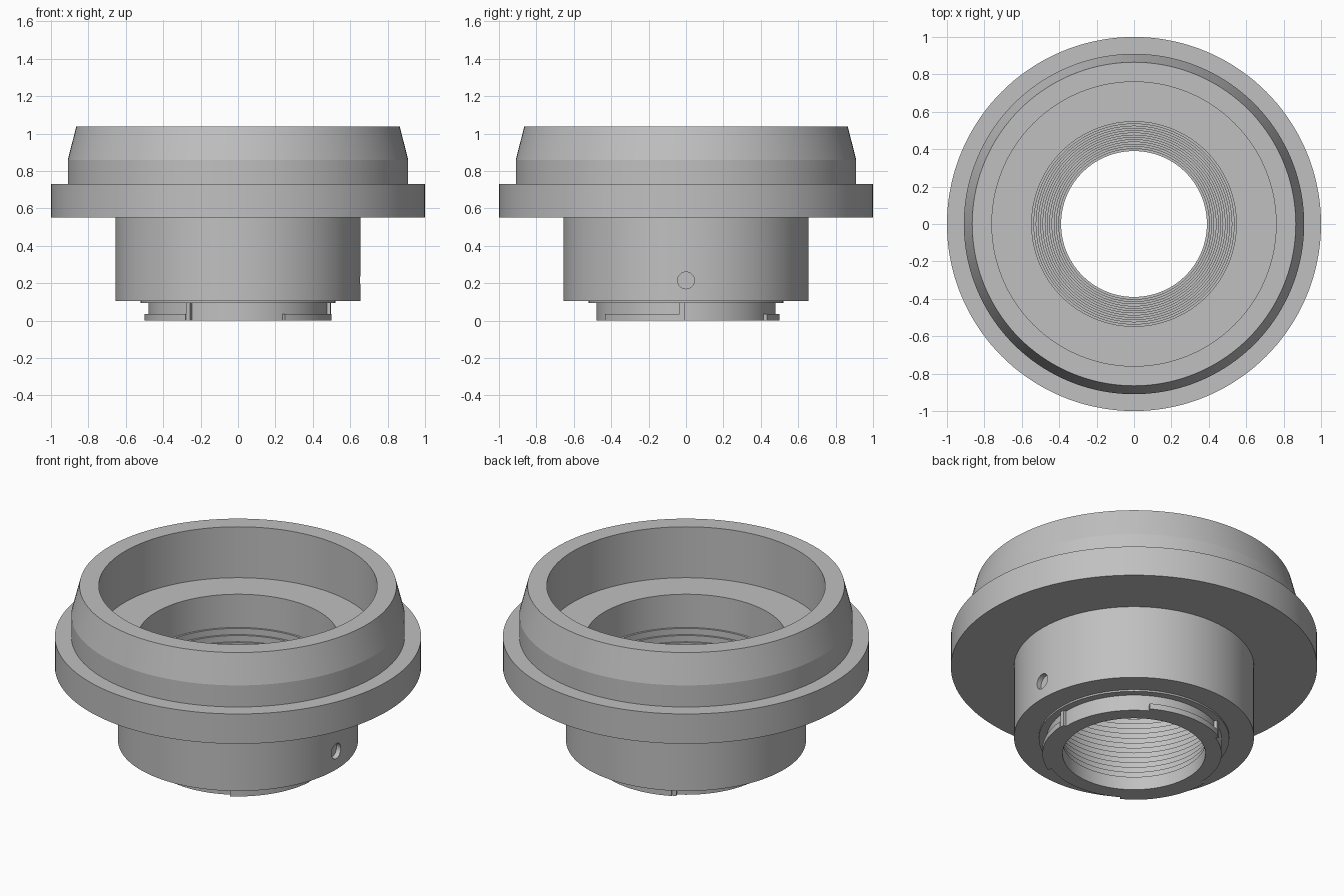
import bpy, bmesh
from math import radians, tau, cos, sin
from mathutils import Matrix

cube = bpy.data.objects.get("Cube")
if cube:
    bpy.data.objects.remove(cube)

metal = bpy.data.materials.new("satin grey metal")
metal.use_nodes = True
grey = (0.53, 0.53, 0.53, 1)
metal.diffuse_color = grey
metal.node_tree.nodes["Principled BSDF"].inputs["Base Color"].default_value = grey


def add_object(name, bm):
    bmesh.ops.recalc_face_normals(bm, faces=bm.faces)
    mesh = bpy.data.meshes.new(name)
    bm.to_mesh(mesh)
    bm.free()
    mesh.materials.append(metal)
    obj = bpy.data.objects.new(name, mesh)
    bpy.context.collection.objects.link(obj)
    return obj


def smooth(obj):
    bpy.ops.object.select_all(action="DESELECT")
    obj.select_set(True)
    bpy.context.view_layer.objects.active = obj
    bpy.ops.object.shade_smooth_by_angle(angle=radians(10))


def revolve(name, profile, start=0, sweep=360, steps=144):
    """Turn a closed (radius, z) profile about z; partial sweeps get end caps."""
    bm = bmesh.new()
    full = sweep == 360
    rings = []
    for i in range(steps if full else steps + 1):
        a = radians(start + sweep * i / steps)
        rings.append([bm.verts.new((r * cos(a), r * sin(a), z)) for r, z in profile])
    pairs = list(zip(rings, rings[1:]))
    if full:
        pairs.append((rings[-1], rings[0]))
    else:
        bm.faces.new(rings[0])
        bm.faces.new(rings[-1])
    n = len(profile)
    for a, b in pairs:
        for j in range(n):
            k = (j + 1) % n
            bm.faces.new((a[j], b[j], b[k], a[k]))
    return add_object(name, bm)


# Main turned body: outside from the bottom up, then down the inside
outside = [(0.39, 0), (0.478, 0), (0.478, 0.095), (0.52, 0.095), (0.52, 0.105),
           (0.655, 0.105), (0.655, 0.55), (1, 0.55), (1, 0.73), (0.91, 0.73),
           (0.91, 0.86), (0.865, 1.037)]
inside = [(0.76, 1.037), (0.76, 0.73), (0.547, 0.73)]

# Stepped light baffles narrowing towards the rear opening
count = 13
z_top, z_low, r_top, r_low = 0.53, 0.08, 0.547, 0.39
for i in range(count):
    z = z_top + (z_low - z_top) * i / (count - 1)
    for s in (i, i + 1):
        inside.append((r_top + (r_low - r_top) * s / count, z))
body = revolve("adapter_body", outside + inside)

# Shallow round locking recess on the side
bm = bmesh.new()
bmesh.ops.create_cone(bm, cap_ends=True, segments=32, radius1=0.045, radius2=0.045,
                      depth=0.1, matrix=Matrix.Translation((0.675, 0, 0.215))
                      @ Matrix.Rotation(tau / 4, 4, "Y"))
cutter = add_object("recess_cutter", bm)
cutter.hide_render = True
cut = body.modifiers.new("recess", "BOOLEAN")
cut.object = cutter
cut.operation = "DIFFERENCE"
cut.solver = "EXACT"
bpy.context.view_layer.objects.active = body
body.select_set(True)
bpy.ops.object.modifier_apply(modifier=cut.name)
bpy.data.objects.remove(cutter)
smooth(body)


# Three bayonet tabs, each ending in an upright stop
def block(r0, r1, z0, z1):
    return [(r0, z0), (r1, z0), (r1, z1), (r0, z1)]


for i in range(3):
    start = -60 + 120 * i
    smooth(revolve(f"bayonet_tab_{i + 1}", block(0.46, 0.5, 0, 0.034), start, 56, 24))
    smooth(revolve(f"bayonet_stop_{i + 1}", block(0.46, 0.496, 0, 0.096), start + 56, 3, 2))
